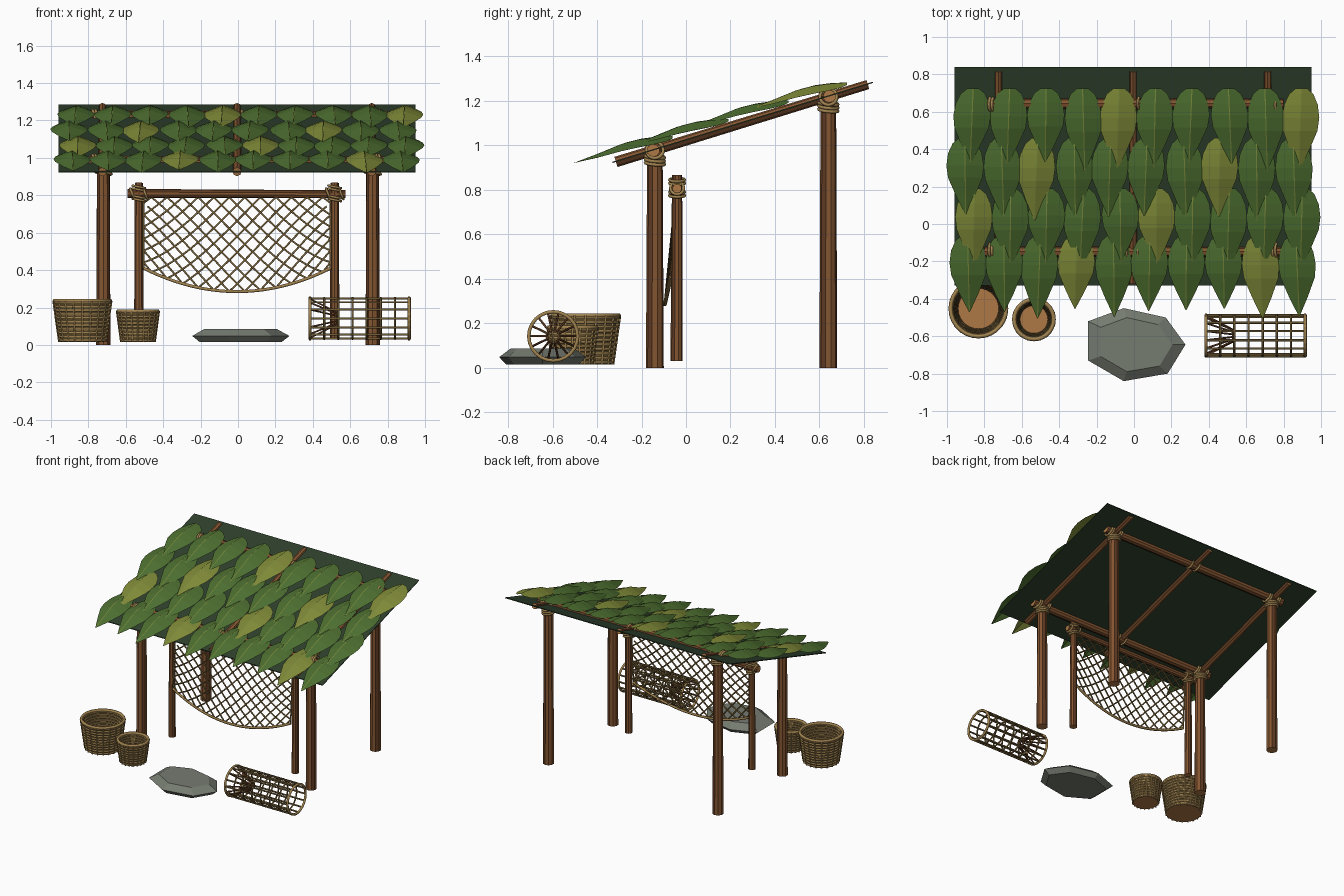
import bpy, bmesh, math, random
from mathutils import Vector

random.seed(4)
cube = bpy.data.objects.get("Cube")
if cube:
    bpy.data.objects.remove(cube, do_unlink=True)


def material(name, *rgb):
    m = bpy.data.materials.new(name)
    m.use_nodes = True
    m.diffuse_color = (*rgb, 1)
    m.node_tree.nodes["Principled BSDF"].inputs["Base Color"].default_value = (*rgb, 1)
    return m


WOOD = material("wood", 0.23, 0.09, 0.03)
BARK = material("dark bark", 0.12, 0.045, 0.017)
CUT = material("cut wood", 0.42, 0.19, 0.06)
LEAF = material("leaf green", 0.075, 0.16, 0.03)
YELLOW = material("yellow leaf", 0.22, 0.26, 0.04)
RIB = material("leaf rib", 0.19, 0.25, 0.045)
THATCH = material("dark thatch", 0.027, 0.05, 0.025)
STRAW = material("straw", 0.36, 0.23, 0.08)
CANE = material("dark cane", 0.19, 0.125, 0.042)
STONE = material("stone", 0.18, 0.2, 0.165)


def add(name, mesh, *mats):
    for m in mats:
        mesh.materials.append(m)
    ob = bpy.data.objects.new(name, mesh)
    bpy.context.scene.collection.objects.link(ob)
    return ob


def from_bmesh(name, bm, *mats):
    bmesh.ops.recalc_face_normals(bm, faces=bm.faces[:])
    mesh = bpy.data.meshes.new(name)
    bm.to_mesh(mesh)
    bm.free()
    return add(name, mesh, *mats)


def pole(name, a, b, r1, r2, sides=10):
    """Log from a to b with bark streaks and pale cut ends."""
    a, b = Vector(a), Vector(b)
    bm = bmesh.new()
    bmesh.ops.create_cone(bm, cap_ends=True, segments=sides, radius1=r1, radius2=r2,
                          depth=(b - a).length)
    for i, f in enumerate(bm.faces):
        f.material_index = 2 if len(f.verts) > 4 else int(i % 4 == 1)
    bm.transform((b - a).to_track_quat('Z', 'Y').to_matrix().to_4x4())
    bmesh.ops.translate(bm, verts=bm.verts[:], vec=(a + b) / 2)
    return from_bmesh(name, bm, WOOD, BARK, CUT)


def tubes(name, paths, r, mat, closed=False):
    """Round strands swept along paths, as one mesh."""
    cu = bpy.data.curves.new(name, 'CURVE')
    cu.dimensions = '3D'
    cu.bevel_depth, cu.bevel_resolution, cu.use_fill_caps = r, 1, True
    for path in paths:
        s = cu.splines.new('POLY')
        s.points.add(len(path) - 1)
        for p, co in zip(s.points, path):
            p.co = (*co, 1)
        s.use_cyclic_u = closed
    tmp = bpy.data.objects.new(name + "_path", cu)
    bpy.context.scene.collection.objects.link(tmp)
    bpy.context.view_layer.update()
    mesh = bpy.data.meshes.new_from_object(tmp.evaluated_get(bpy.context.evaluated_depsgraph_get()))
    bpy.data.objects.remove(tmp, do_unlink=True)
    mesh.materials.clear()
    mesh.polygons.foreach_set("use_smooth", [True] * len(mesh.polygons))
    return add(name, mesh, mat)


def ring(centre, axis, r, n=20):
    q = Vector(axis).to_track_quat('Z', 'Y')
    return [Vector(centre) + q @ Vector((r * math.cos(i * math.tau / n), r * math.sin(i * math.tau / n), 0))
            for i in range(n)]


def roof_z(y):
    return 0.921 + 0.307 * (y + 0.33)


# Roof posts, beams and rafters
for side, x in (("right", -0.72), ("left", 0.72)):
    for end, y in (("front", -0.14), ("rear", 0.64)):
        top = roof_z(y)
        pole(f"{end}_{side}_post", (x, y, 0), (x, y, top), 0.04, 0.035)
        knots = [ring((x, y, top - d), (0.15, 0.1, 1), 0.043) for d in (0.03, 0.045, 0.06)]
        knots += [ring((x + d, y, top), (1, 0, 0.3), 0.038) for d in (-0.045, -0.03, 0.03, 0.045)]
        tubes(f"{end}_{side}_lashing", knots, 0.008, STRAW, True)
for end, y in (("front", -0.147), ("rear", 0.645)):
    pole(f"{end}_beam", (-0.8, y, roof_z(y)), (0.8, y, roof_z(y)), 0.032, 0.029)
    tubes(f"{end}_middle_lashing", [ring((d, y, roof_z(y)), (1, 0, 0.3), 0.035) for d in (-0.03, 0.03)],
          0.007, STRAW, True)
for name, x in (("right", -0.725), ("middle", -0.005), ("left", 0.715)):
    pole(f"{name}_rafter", (x, -0.315, roof_z(-0.315)), (x, 0.818, roof_z(0.818)), 0.024, 0.021, 8)

# Dark thatch sheet under the leaves
bm = bmesh.new()
sheet = [bm.verts.new((x, y, roof_z(y))) for x, y in ((-0.96, -0.33), (0.95, -0.33), (0.95, 0.84), (-0.96, 0.84))]
slab = bmesh.ops.extrude_face_region(bm, geom=[bm.faces.new(sheet)])["geom"]
bmesh.ops.translate(bm, verts=[v for v in slab if isinstance(v, bmesh.types.BMVert)], vec=(0, 0, 0.006))
from_bmesh("thatch_sheet", bm, THATCH)

# Leaves: folded blades with a raised rib, each row overlapping the one below
BLADE = [(0, 0.03), (0.07, 0.065), (0.2, 0.09), (0.36, 0.1), (0.52, 0.092), (0.76, 0.05), (1, 0.002)]


def leaf(name, x, y, length, mat):
    bm = bmesh.new()
    skew = random.uniform(-0.02, 0.02)
    rows, ribs = [], []
    for t, w in BLADE:
        py = y - t * length
        px = x + skew * t
        z = roof_z(py) + 0.038 + 0.035 * math.sin(math.pi * min(t, 0.85))
        rows.append([bm.verts.new((px + s * w, py, z - abs(s) * w * 0.35)) for s in (-1, 0, 1)])
        ribs.append([bm.verts.new((px + s * 0.0028, py, z + 0.002)) for s in (-1, 1)])
    for strip, index in ((rows, 0), (ribs, 1)):
        for a, b in zip(strip, strip[1:]):
            for k in range(len(a) - 1):
                bm.faces.new((a[k], b[k], b[k + 1], a[k + 1])).material_index = index
    from_bmesh(name, bm, mat, RIB)


for row, (y, x0) in enumerate(((0.725, -0.86), (0.46, -0.905), (0.19, -0.855), (-0.06, -0.89))):
    for i in range(10):
        old = i % 5 == (4 - 2 * row) % 5
        leaf(f"leaf_row{row + 1}_{i + 1}", x0 + i * 0.195, y, random.uniform(0.39, 0.45), YELLOW if old else LEAF)

# Net frame
for side, x in (("right", -0.53), ("left", 0.517)):
    pole(f"net_{side}_post", (x, -0.043, 0.03), (x, -0.04, 0.867), 0.027, 0.023)
    knots = [ring((x, -0.04, z), (0.2, 0, 1), 0.034) for z in (0.775, 0.79, 0.83, 0.845)]
    knots += [ring((x + d, -0.04, 0.808), (1, 0, 0.4), 0.03) for d in (-0.035, 0.035)]
    tubes(f"net_{side}_lashing", knots, 0.007, STRAW, True)
pole("net_crossbar", (-0.59, -0.04, 0.81), (0.575, -0.04, 0.806), 0.024, 0.021)


# Hanging net: crossed diagonals between the crossbar and a sagging hem
def net(u, v):
    low = 0.285 + 0.5 * u * u
    return (u - 0.005, -0.045 - 0.05 * v * (1 - 2.2 * u * u), 0.79 - v * (0.79 - low))


strands, step, lean = [], 1 / 12, 0.5
for k in range(19):
    for s in (-1, 1):
        samples = [(s * (-1 + (k + 0.5) * step + lean * j / 24), j / 24) for j in range(25)]
        path = [net(u, v) for u, v in samples if abs(u) <= 0.5]
        if len(path) > 1:
            strands.append(path)
tubes("net_mesh", strands, 0.0055, CANE)
tubes("net_hem", [[net(-0.5 + i / 30, 1) for i in range(31)]], 0.009, STRAW)
tubes("net_edges", [[net(u, j / 10) for j in range(11)] for u in (-0.5, 0.5)], 0.006, CANE)


# Woven baskets
def basket(name, x, y, low, high, height, bands, z0=0.015):
    def radius(t):
        return low + (high - low) * t
    bm = bmesh.new()
    n = 28
    loops = []
    for r, z in ((low, z0), (high, height), (high - 0.012, height), (low - 0.012, z0 + 0.012)):
        loops.append([bm.verts.new(p) for p in ring((x, y, z), (0, 0, 1), r, n)])
    for a, b in zip(loops, loops[1:]):
        for i in range(n):
            bm.faces.new((a[i], a[(i + 1) % n], b[(i + 1) % n], b[i]))
    for end in (loops[0], loops[3]):
        bm.faces.new(end).material_index = 1
    from_bmesh(name, bm, CANE, CUT)
    h = height - z0
    hoops = [ring((x, y, z0 + h * (i + 0.5) / bands), (0, 0, 1), radius((i + 0.5) / bands), 28)
             for i in range(bands)]
    tubes(name + "_weave", hoops, h / bands * 0.36, STRAW, True)
    inner = [ring((x, y, z0 + h * (i + 0.5) / bands), (0, 0, 1), radius((i + 0.5) / bands) - 0.012, 28)
             for i in range(1, bands)]
    tubes(name + "_inner_weave", inner, h / bands * 0.3, STRAW, True)
    stakes = []
    for a, b in zip(ring((x, y, z0), (0, 0, 1), low + 0.003, 20),
                    ring((x, y, height), (0, 0, 1), high + 0.003, 20)):
        stakes.append([a, b])
    tubes(name + "_stakes", stakes, 0.0055, STRAW)
    tubes(name + "_rim", [ring((x, y, height), (0, 0, 1), high - 0.004, 28)], 0.011, STRAW, True)


basket("large_basket", -0.832, -0.452, 0.122, 0.153, 0.235, 11)
basket("small_basket", -0.535, -0.51, 0.088, 0.11, 0.18, 9)

# Cylindrical trap with a funnel mouth
TY, TZ, TR = -0.597, 0.142, 0.11
X = (1, 0, 0)
tubes("trap_hoops", [ring((0.385 + i * 0.0757, TY, TZ), X, TR, 24) for i in range(8)], 0.006, CANE, True)
tubes("trap_end_hoops", [ring((x, TY, TZ), X, TR, 24) for x in (0.385, 0.915)], 0.009, STRAW, True)
near, far = ring((0.38, TY, TZ), X, TR, 14), ring((0.92, TY, TZ), X, TR, 14)
tubes("trap_bars", [[a, b] for a, b in zip(near, far)], 0.006, CANE)
throat = ring((0.54, TY, TZ), X, 0.026, 14)
tubes("trap_funnel", [[a, b] for a, b in zip(near, throat)][::1], 0.005, BARK)
tubes("trap_throat", [ring((0.53, TY, TZ), X, 0.03, 14)], 0.006, CANE, True)

# Flat faceted stone
OUTLINE = [(-0.245, -0.52), (-0.055, -0.45), (0.17, -0.5), (0.275, -0.645),
           (0.18, -0.8), (-0.055, -0.84), (-0.245, -0.73)]
bm = bmesh.new()
layers = []
for z, s in ((0.015, 0.84), (0.048, 1), (0.086, 0.74)):
    layers.append([bm.verts.new((0.01 + (x - 0.01) * s, -0.645 + (y + 0.645) * s, z)) for x, y in OUTLINE])
for a, b in zip(layers, layers[1:]):
    for i in range(len(a)):
        j = (i + 1) % len(a)
        bm.faces.new((a[i], a[j], b[j], b[i]))
bm.faces.new(layers[0])
bm.faces.new(layers[-1])
from_bmesh("flat_stone", bm, STONE)
